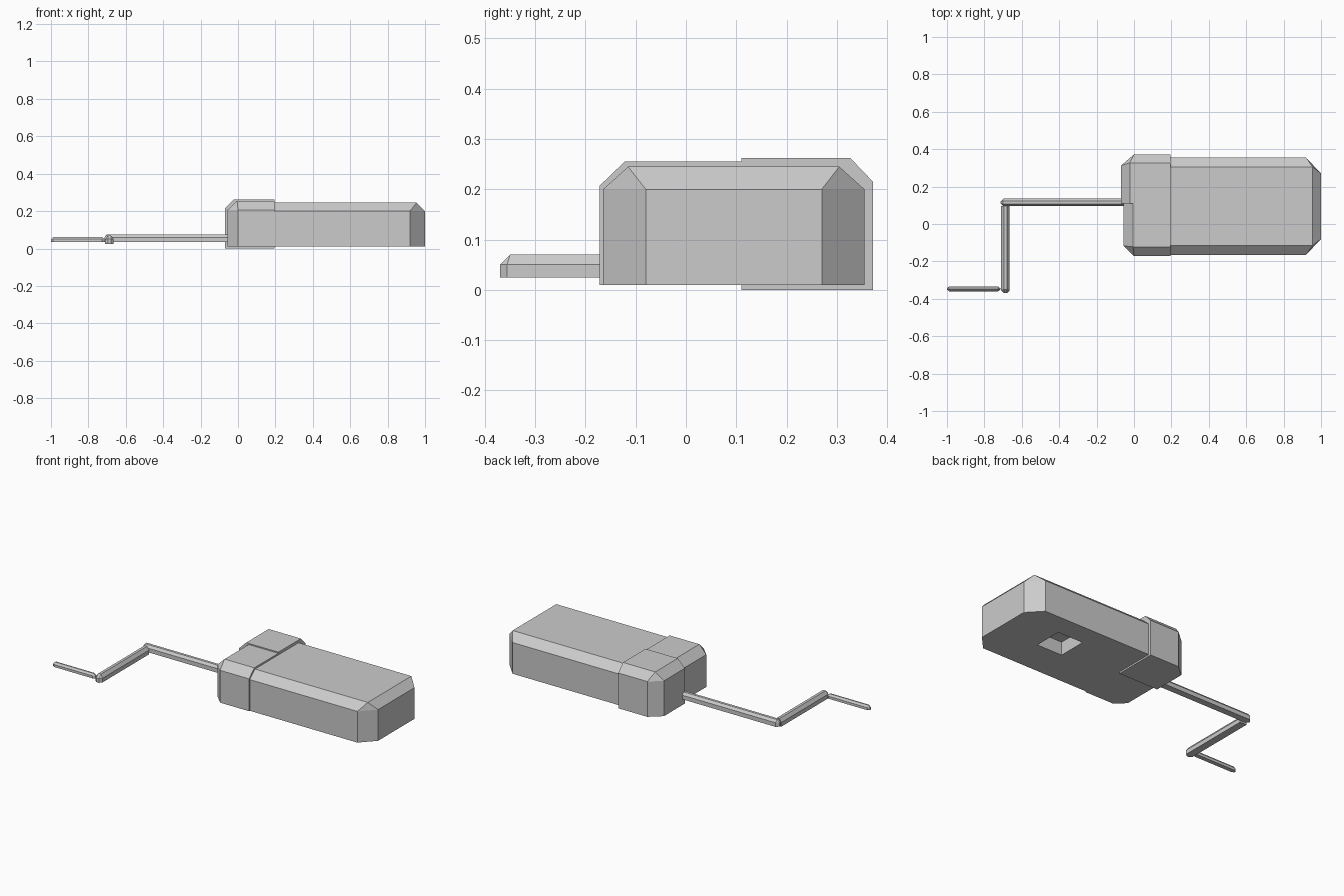
import bpy
import bmesh

cube = bpy.data.objects.get("Cube")
if cube:
    bpy.data.objects.remove(cube, do_unlink=True)

grey = bpy.data.materials.new("plain_grey")
grey.use_nodes = True
colour = (0.6, 0.6, 0.6, 1)
grey.diffuse_color = colour
grey.node_tree.nodes["Principled BSDF"].inputs["Base Color"].default_value = colour


def block(name, xs, ys, zs, sides="", cut=(0, 0), inset=(0, 0)):
    """Box whose listed sides (W, E, S, N) lean in at the top;
    the corner between two listed sides is cut off."""
    base, shoulder, top = zs
    bm = bmesh.new()
    for x, sx, side_x in ((xs[0], 1, "W"), (xs[1], -1, "E")):
        for y, sy, side_y in ((ys[0], 1, "S"), (ys[1], -1, "N")):
            lean_x, lean_y = side_x in sides, side_y in sides
            outline = [(x, y)]
            if lean_x and lean_y:
                outline = [(x + sx * cut[0], y), (x, y + sy * cut[1])]
            for px, py in outline:
                for z in (base, shoulder):
                    bm.verts.new((px, py, z))
            bm.verts.new((x + sx * inset[0] * lean_x, y + sy * inset[1] * lean_y, top))
    bmesh.ops.remove_doubles(bm, verts=bm.verts[:], dist=1e-5)
    bmesh.ops.convex_hull(bm, input=bm.verts[:])
    bmesh.ops.dissolve_limit(bm, angle_limit=0.01, verts=bm.verts[:], edges=bm.edges[:])
    bmesh.ops.recalc_face_normals(bm, faces=bm.faces[:])
    mesh = bpy.data.meshes.new(name)
    bm.to_mesh(mesh)
    bm.free()
    mesh.materials.append(grey)
    obj = bpy.data.objects.new(name, mesh)
    bpy.context.collection.objects.link(obj)
    return obj


# Long main housing
body = block("main_housing", (0.05, 1), (-0.165, 0.355), (0.01, 0.2, 0.245),
             "ESN", (0.08, 0.085), (0.045, 0.05))

# Square recess in the underside
cutter = block("recess_cutter", (0.55, 0.72), (0.05, 0.225), (-0.05, 0.0, 0.09))
cutter.hide_render = True
mod = body.modifiers.new("recess", "BOOLEAN")
mod.operation = "DIFFERENCE"
mod.solver = "EXACT"
mod.object = cutter
bpy.context.view_layer.objects.active = body
bpy.ops.object.modifier_apply(modifier=mod.name)
bpy.data.objects.remove(cutter, do_unlink=True)

# Two-piece end collar, the rear half slightly larger
block("front_collar", (-0.055, 0.195), (-0.172, 0.115), (0.01, 0.207, 0.255),
      "WS", (0.055, 0.055), (0.05, 0.05))
block("rear_collar", (-0.07, 0.195), (0.11, 0.372), (0, 0.215, 0.262),
      "WN", (0.07, 0.06), (0.048, 0.045))

# Crank: shaft, arm and handle
block("crank_shaft", (-0.715, -0.04), (0.095, 0.135), (0.035, 0.06, 0.075),
      "WSN", (0.016, 0.016), (0.014, 0.012))
block("crank_arm", (-0.71, -0.665), (-0.37, 0.095), (0.025, 0.05, 0.07),
      "SEW", (0.014, 0.014), (0.014, 0.02))
block("crank_handle", (-1, -0.715), (-0.36, -0.334), (0.035, 0.05, 0.062),
      "WESN", (0.012, 0.009), (0.012, 0.009))
